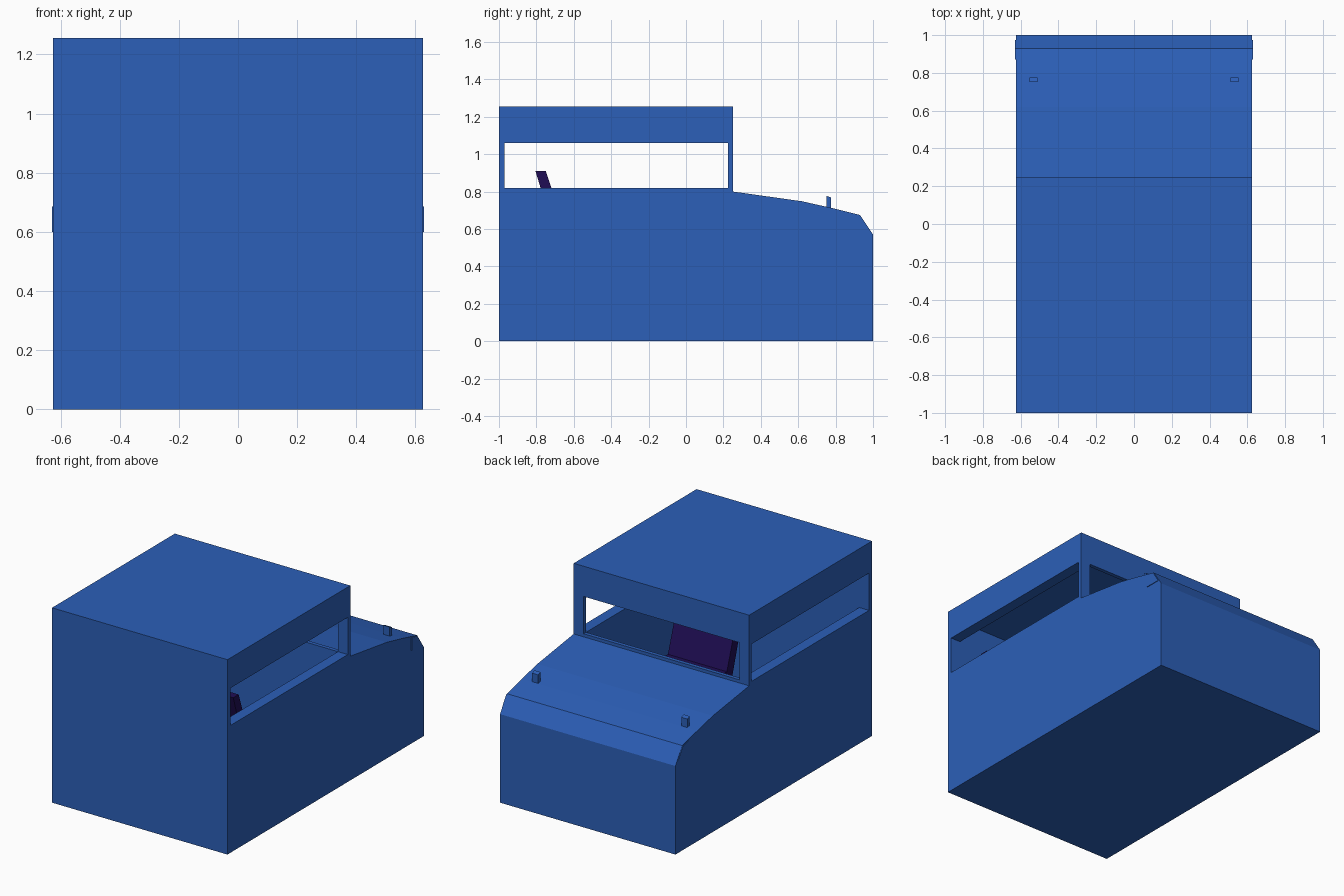
import bpy, bmesh

if "Cube" in bpy.data.objects:
    bpy.data.objects.remove(bpy.data.objects["Cube"])

W = 0.625  # half width of the body


def material(name, rgb):
    m = bpy.data.materials.new(name)
    m.diffuse_color = (*rgb, 1)
    m.use_nodes = True
    m.node_tree.nodes["Principled BSDF"].inputs["Base Color"].default_value = m.diffuse_color
    return m


blue = material("body_blue", (0.025, 0.115, 0.48))
purple = material("seat_purple", (0.014, 0.004, 0.09))


def extrude_profile(name, profile, x0, x1, mat=None):
    """Solid from a (y, z) profile swept along x."""
    bm = bmesh.new()
    face = bm.faces.new([bm.verts.new((x0, y, z)) for y, z in profile])
    ext = bmesh.ops.extrude_face_region(bm, geom=[face])
    moved = [v for v in ext["geom"] if isinstance(v, bmesh.types.BMVert)]
    bmesh.ops.translate(bm, verts=moved, vec=(x1 - x0, 0, 0))
    bmesh.ops.recalc_face_normals(bm, faces=bm.faces)
    mesh = bpy.data.meshes.new(name)
    bm.to_mesh(mesh)
    bm.free()
    ob = bpy.data.objects.new(name, mesh)
    bpy.context.collection.objects.link(ob)
    if mat:
        mesh.materials.append(mat)
    return ob


def box(name, x, y, z, mat=None):
    return extrude_profile(name, [(y[0], z[0]), (y[1], z[0]), (y[1], z[1]), (y[0], z[1])],
                           x[0], x[1], mat)


def cut(target, cutter):
    mod = target.modifiers.new(cutter.name, 'BOOLEAN')
    mod.operation = 'DIFFERENCE'
    mod.solver = 'EXACT'
    mod.object = cutter
    bpy.context.view_layer.objects.active = target
    bpy.ops.object.modifier_apply(modifier=mod.name)
    bpy.data.objects.remove(cutter, do_unlink=True)


# Body: cab and sloping hood in one side profile
body = extrude_profile("cab_body", [
    (-1, 0), (1, 0), (1, 0.57), (0.93, 0.675), (0.78, 0.712), (0.62, 0.748),
    (0.25, 0.80), (0.25, 1.255), (-1, 1.255)], -W, W, blue)

# Hollow interior, side windows and windscreen opening
cut(body, box("interior_cut", (-0.555, 0.555), (-0.97, 0.225), (0.05, 1.20)))
cut(body, box("side_window_cut", (-1, 1), (-0.97, 0.225), (0.82, 1.06)))
cut(body, box("windscreen_cut", (-0.555, 0.555), (0.0, 0.5), (0.82, 1.06)))

# Seat: leaning back and cushion in one L-shaped profile
extrude_profile("seat", [
    (-0.805, 0.91), (-0.75, 0.91), (-0.573, 0.38), (-0.16, 0.40),
    (-0.16, 0.30), (-0.61, 0.27)], 0.11, 0.53, purple)
box("seat_base", (0.16, 0.48), (-0.56, -0.22), (0.05, 0.30), purple)

# Pair of hood markers and thin trims on the nose corners
for side, label in ((-1, "left"), (1, "right")):
    extrude_profile(label + "_hood_marker", [
        (0.752, 0.69), (0.776, 0.69), (0.776, 0.768), (0.752, 0.777)],
        side * 0.51, side * 0.553, blue)
    extrude_profile(label + "_nose_trim", [
        (0.87, 0.60), (0.975, 0.60), (0.93, 0.67), (0.87, 0.685)],
        side * 0.62, side * 0.629, blue)
